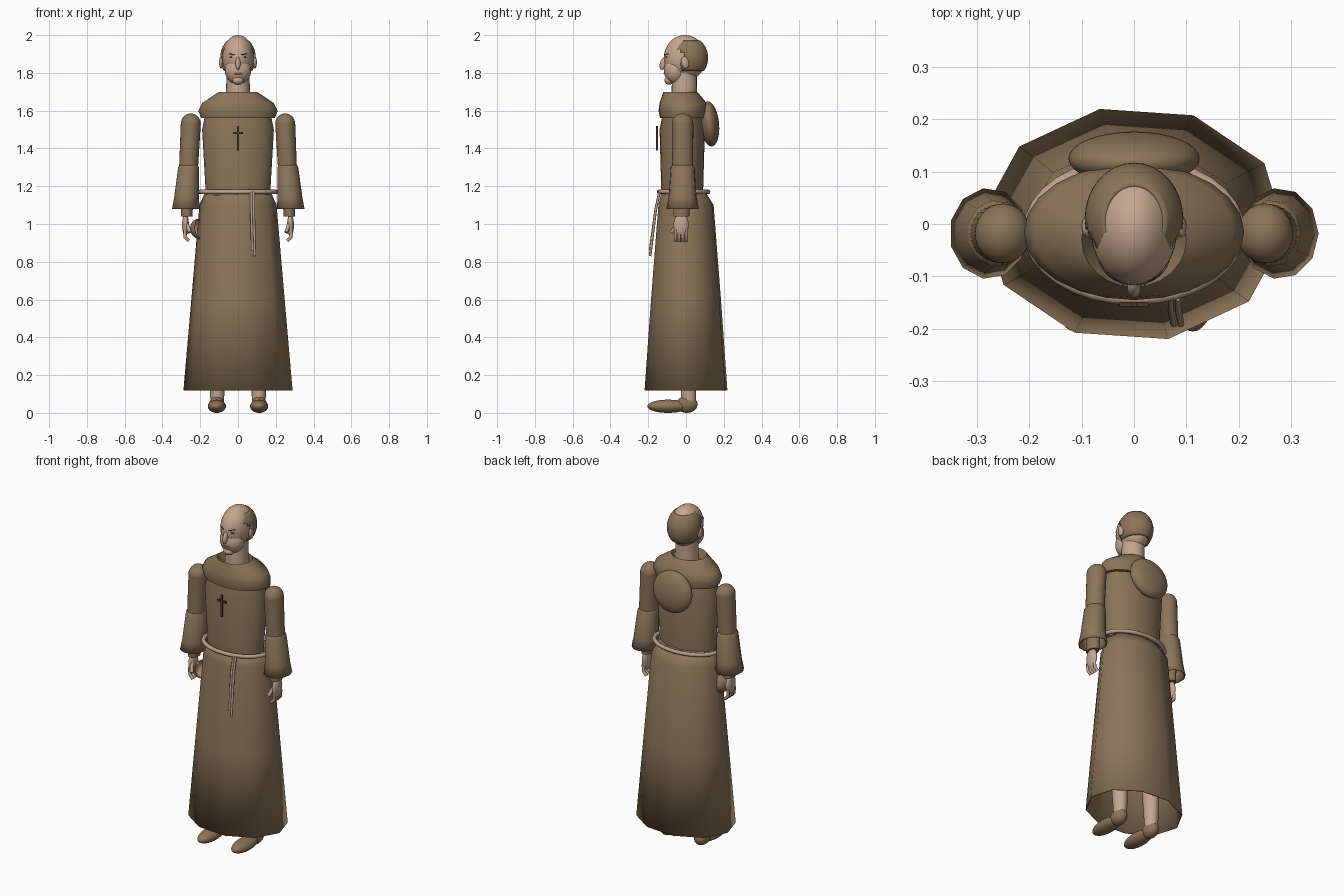
import bpy, bmesh, math
from mathutils import Vector, Matrix, Euler

if "Cube" in bpy.data.objects:
    bpy.data.objects.remove(bpy.data.objects["Cube"])


def material(name, *rgb):
    mat = bpy.data.materials.new(name)
    mat.use_nodes = True
    mat.diffuse_color = (*rgb, 1)
    mat.node_tree.nodes["Principled BSDF"].inputs["Base Color"].default_value = (*rgb, 1)
    return mat


CLOTH = material("brown cloth", 0.26, 0.175, 0.1)
SKIN = material("skin", 0.56, 0.38, 0.28)
ROPE = material("rope", 0.5, 0.35, 0.25)
DARK = material("dark wood", 0.07, 0.04, 0.025)
LIPS = material("lips", 0.36, 0.21, 0.15)


def finish(name, bm, mat, keep=None, thickness=0, lining=None):
    """Turn a bmesh into a smooth object, optionally cut by a rule and given thickness."""
    bmesh.ops.recalc_face_normals(bm, faces=bm.faces)
    if keep:
        cut = [face for face in bm.faces if not keep(face.calc_center_median())]
        bmesh.ops.delete(bm, geom=cut, context='FACES')
    mesh = bpy.data.meshes.new(name)
    bm.to_mesh(mesh)
    bm.free()
    mesh.materials.append(mat)
    obj = bpy.data.objects.new(name, mesh)
    bpy.context.collection.objects.link(obj)
    bpy.ops.object.select_all(action='DESELECT')
    obj.select_set(True)
    bpy.context.view_layer.objects.active = obj
    bpy.ops.object.shade_smooth_by_angle(angle=math.radians(60))
    if thickness:
        shell = obj.modifiers.new("thickness", 'SOLIDIFY')
        shell.thickness = thickness
        shell.offset = -1
        if lining:
            mesh.materials.append(lining)
            shell.material_offset = shell.material_offset_rim = 1
    return obj


def ellipse(sides, phase=0):
    angles = [math.tau * i / sides + phase for i in range(sides)]
    return [(math.cos(a), math.sin(a)) for a in angles]


def loft(name, mat, *rings, sides=24, phase=0, caps=True, thickness=0):
    """Skin a stack of ellipses, each given as z, centre x, centre y, radius x, radius y."""
    bm = bmesh.new()
    loops = []
    for z, x, y, rx, ry in rings:
        loops.append([bm.verts.new((x + rx * c, y + ry * s, z)) for c, s in ellipse(sides, phase)])
    for low, high in zip(loops, loops[1:]):
        for i in range(sides):
            bm.faces.new((low[i - 1], low[i], high[i], high[i - 1]))
    if caps:
        bm.faces.new(loops[0])
        bm.faces.new(loops[-1])
    return finish(name, bm, mat, thickness=thickness)


def ball(name, mat, centre, radii, tilt=(0, 0, 0), **options):
    bm = bmesh.new()
    place = Matrix.LocRotScale(Vector(centre), Euler(tilt), Vector(radii))
    bmesh.ops.create_uvsphere(bm, u_segments=32, v_segments=24, radius=1, matrix=place)
    return finish(name, bm, mat, **options)


def box(name, mat, centre, size):
    bm = bmesh.new()
    place = Matrix.LocRotScale(Vector(centre), None, Vector(size))
    bmesh.ops.create_cube(bm, size=1, matrix=place)
    return finish(name, bm, mat)


def tube(name, mat, radius, points, cyclic=False):
    curve = bpy.data.curves.new(name, 'CURVE')
    curve.dimensions = '3D'
    curve.bevel_depth = radius
    curve.bevel_resolution = 2
    curve.use_fill_caps = True
    spline = curve.splines.new('POLY')
    spline.points.add(len(points) - 1)
    for point, position in zip(spline.points, points):
        point.co = (*position, 1)
    spline.use_cyclic_u = cyclic
    curve.materials.append(mat)
    bpy.context.collection.objects.link(bpy.data.objects.new(name, curve))


# Robe: faceted skirt, torso, cowl with an open neck, and hood hanging at the back
loft("skirt", CLOTH, (0.12, 0, 0, 0.29, 0.225), (0.6, 0, 0, 0.248, 0.19),
     (1.1, 0, 0, 0.205, 0.15), (1.18, 0, -0.015, 0.17, 0.115),
     sides=10, phase=math.radians(103), caps=False, thickness=0.006)
loft("torso", CLOTH, (1.15, 0, -0.02, 0.17, 0.11), (1.5, 0, -0.02, 0.19, 0.12),
     (1.6, 0, -0.02, 0.17, 0.1))
loft("cowl", CLOTH, (1.56, 0, -0.015, 0.195, 0.122), (1.6, 0, -0.015, 0.21, 0.13),
     (1.64, 0, -0.015, 0.19, 0.125), (1.7, 0, -0.03, 0.1, 0.09), (1.65, 0, -0.02, 0.08, 0.08))
ball("hood", CLOTH, (0, 0.125, 1.53), (0.125, 0.05, 0.12), tilt=(0.1, 0, 0))

# Rope belt with two hanging ends
tube("belt", ROPE, 0.012, [(0.2 * c, 0.13 * s - 0.013, 1.17) for c, s in ellipse(32)], cyclic=True)
for label, x, end in (("long", 0.083, 0.83), ("short", 0.07, 0.86)):
    tube(label + "_belt_end", ROPE, 0.007, [(x, -0.14, 1.17), (x, -0.16, 1.08), (x + 0.006, -0.19, end)])

# Pendant cross
box("cross_upright", DARK, (0, -0.153, 1.455), (0.012, 0.009, 0.13))
box("cross_bar", DARK, (0, -0.153, 1.482), (0.055, 0.009, 0.012))


# Head, with a ring of hair cut from a slightly larger shell
def hair_area(centre):
    hairline = -0.06 if centre.z > 1.92 else -0.02
    return centre.y > hairline and 1.81 < centre.z < 1.97


loft("neck", SKIN, (1.62, 0, -0.01, 0.065, 0.068), (1.84, 0, -0.008, 0.06, 0.065))
ball("skull", SKIN, (0, -0.005, 1.88), (0.083, 0.112, 0.12))
ball("jaw", SKIN, (0, -0.055, 1.815), (0.07, 0.062, 0.075))
ball("chin", SKIN, (0, -0.09, 1.76), (0.03, 0.025, 0.022))
ball("hair", CLOTH, (0, 0.01, 1.88), (0.094, 0.107, 0.115), keep=hair_area, thickness=0.012)

# Face
ball("nose", SKIN, (0, -0.12, 1.85), (0.013, 0.018, 0.035), tilt=(-0.3, 0, 0))
tube("mouth", LIPS, 0.004, [(-0.024, -0.108, 1.795), (0, -0.115, 1.797), (0.024, -0.108, 1.795)])

# Everything that comes in pairs
for side, s in (("left_", 1), ("right_", -1)):
    ball(side + "eye", DARK, (s * 0.035, -0.103, 1.882), (0.011, 0.005, 0.005), tilt=(0, 0, s * 0.4))
    tube(side + "eyebrow", DARK, 0.003, [(s * 0.018, -0.114, 1.897), (s * 0.05, -0.094, 1.9)])
    ball(side + "ear", SKIN, (s * 0.09, -0.005, 1.855), (0.01, 0.02, 0.032), tilt=(0.2, 0, 0))

    # Arm: rounded shoulder, upper sleeve, flared faceted sleeve and inner cuff
    ball(side + "shoulder", CLOTH, (s * 0.25, -0.018, 1.53), (0.053, 0.057, 0.055))
    loft(side + "upper_arm", CLOTH, (1.29, s * 0.262, -0.018, 0.05, 0.055), (1.53, s * 0.25, -0.018, 0.053, 0.057))
    loft(side + "sleeve", CLOTH, (1.08, s * 0.277, -0.018, 0.075, 0.087), (1.14, s * 0.274, -0.018, 0.067, 0.075),
         (1.3, s * 0.263, -0.018, 0.056, 0.064), (1.32, s * 0.262, -0.018, 0.045, 0.05),
         sides=11, caps=False, thickness=0.005)
    loft(side + "cuff", CLOTH, (1.04, s * 0.272, -0.025, 0.03, 0.042), (1.3, s * 0.265, -0.02, 0.042, 0.05))

    # Hand with curled fingers
    ball(side + "palm", SKIN, (s * 0.278, -0.026, 0.995), (0.018, 0.04, 0.06))
    for i in range(4):
        y = 0.019 * i - 0.055
        tube(f"{side}finger_{i}", SKIN, 0.009, [(s * 0.282, y, 0.97), (s * 0.28, y, 0.93), (s * 0.26, y, 0.91)])
    tube(side + "thumb", SKIN, 0.01, [(s * 0.274, -0.045, 1.01), (s * 0.255, -0.075, 0.955)])

    # Leg and shoe
    loft(side + "leg", SKIN, (0.04, s * 0.11, 0.015, 0.035, 0.037), (0.7, s * 0.11, 0, 0.065, 0.07))
    ball(side + "shoe_toe", CLOTH, (s * 0.112, -0.095, 0.035), (0.048, 0.11, 0.035))
    ball(side + "shoe_heel", CLOTH, (s * 0.112, 0.005, 0.045), (0.04, 0.056, 0.045))

# Begging bowl in the right hand, its mouth turned inward
mouth = Vector((0.85, -0.5, 0.1)).normalized()
rim = Vector((-0.203, -0.035, 0.975))
ball("bowl", CLOTH, rim, (0.054, 0.054, 0.05), tilt=mouth.to_track_quat('Z', 'Y').to_euler(),
     keep=lambda centre: (centre - rim).dot(mouth) < 0, thickness=0.006, lining=ROPE)
